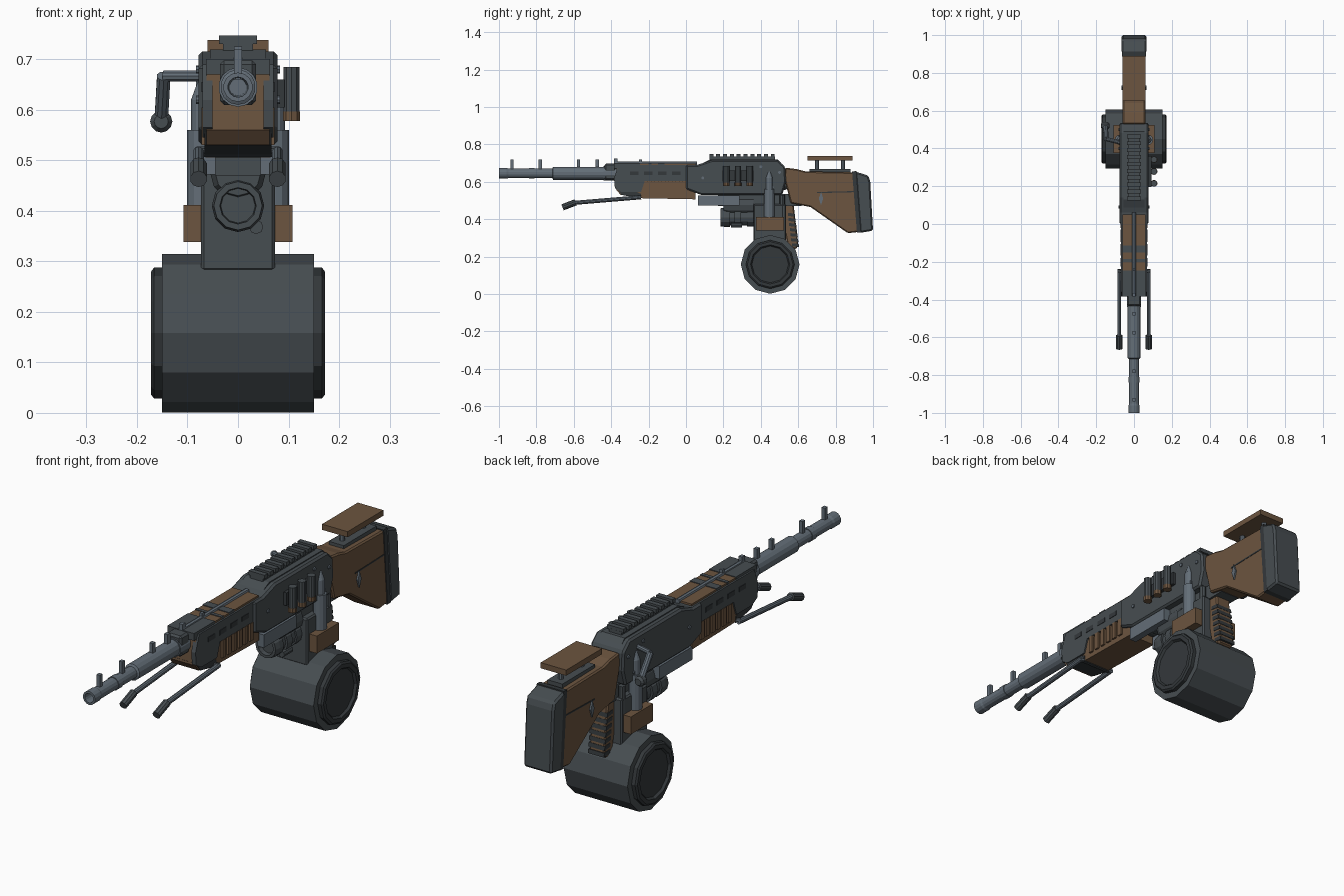
import bpy, bmesh, math
from mathutils import Vector


def mat(name, c):
    m = bpy.data.materials.new(name)
    m.diffuse_color = (*c, 1)
    return m


DARK = mat("dark_gunmetal", (0.062, 0.074, 0.082))
BLACK = mat("black_metal", (0.034, 0.040, 0.044))
STEEL = mat("blue_steel", (0.125, 0.155, 0.185))
WOOD = mat("brown_wood", (0.150, 0.090, 0.050))


def finish(name, bm, m, bevel=0.0):
    bmesh.ops.recalc_face_normals(bm, faces=bm.faces)
    me = bpy.data.meshes.new(name)
    bm.to_mesh(me)
    bm.free()
    me.materials.append(m)
    ob = bpy.data.objects.new(name, me)
    bpy.context.collection.objects.link(ob)
    if bevel:
        b = ob.modifiers.new("bevel", "BEVEL")
        b.width, b.segments, b.limit_method = bevel, 1, "ANGLE"
    return ob


def slab(name, pts, x0, x1, m, bevel=0.0):
    """Side profile of (y, z) points extruded from x0 to x1."""
    bm = bmesh.new()
    f = bm.faces.new([bm.verts.new((x0, y, z)) for y, z in pts])
    r = bmesh.ops.extrude_face_region(bm, geom=[f])
    vs = [v for v in r["geom"] if isinstance(v, bmesh.types.BMVert)]
    bmesh.ops.translate(bm, verts=vs, vec=(x1 - x0, 0, 0))
    return finish(name, bm, m, bevel)


def box(name, x, y, z, m, bevel=0.0):
    """Box from (min, max) pairs."""
    return slab(name, [(y[0], z[0]), (y[1], z[0]), (y[1], z[1]), (y[0], z[1])], x[0], x[1], m, bevel)


def lathe(name, origin, direction, profile, m, n=12):
    """Revolve (distance, radius) points about an axis."""
    d = Vector(direction).normalized()
    u = d.cross(Vector((1, 0, 0)) if abs(d.x) < 0.7 else Vector((0, 0, 1))).normalized()
    w = d.cross(u)
    bm = bmesh.new()
    rings = []
    for t, r in profile:
        rings.append([bm.verts.new(Vector(origin) + d * t + (u * math.cos(a) + w * math.sin(a)) * r)
                      for a in (2 * math.pi * i / n for i in range(n))])
    for a, b in zip(rings, rings[1:]):
        for i in range(n):
            j = (i + 1) % n
            bm.faces.new((a[i], a[j], b[j], b[i]))
    bm.faces.new(rings[0])
    bm.faces.new(rings[-1])
    ob = finish(name, bm, m)
    for p in ob.data.polygons:
        p.use_smooth = False
    return ob


def rod(name, a, b, r, m, n=10):
    d = Vector(b) - Vector(a)
    return lathe(name, a, d, [(0, r), (d.length, r)], m, n)


def shift(pts, dy, dz=0):
    return [(y + dy, z + dz) for y, z in pts]


# barrel with stepped rings and a hollow muzzle
lathe("barrel", (0, -0.97, 0.645), (0, 1, 0),
      [(0.10, 0.017), (-0.03, 0.020), (-0.03, 0.029), (0.01, 0.029), (0.02, 0.026), (0.13, 0.026),
       (0.13, 0.029), (0.16, 0.029), (0.16, 0.026), (0.255, 0.026), (0.26, 0.035), (0.53, 0.035),
       (0.53, 0.039), (0.65, 0.039)], STEEL, 14)
for y in (-0.93, -0.78, -0.575, -0.475):
    box("barrel_peg", (-0.008, 0.008), (y - 0.009, y + 0.009), (0.66, 0.72), STEEL)
box("front_sight_block", (-0.036, 0.036), (-0.435, -0.375), (0.61, 0.698), DARK, 0.008)
box("front_sight_post", (-0.008, 0.008), (-0.385, -0.365), (0.69, 0.725), STEEL)

# handguard: wooden core, metal side shrouds, ribbed lower part
slab("handguard_core", [(-0.375, 0.56), (-0.35, 0.53), (0.05, 0.525), (0.05, 0.698), (-0.37, 0.698)],
     -0.062, 0.062, WOOD)
slab("handguard_underside", [(-0.375, 0.57), (-0.345, 0.53), (-0.24, 0.508), (-0.24, 0.535), (-0.33, 0.575)],
     -0.066, 0.066, BLACK)
slab("handguard_lower", [(-0.25, 0.512), (0.05, 0.506), (0.05, 0.60), (-0.25, 0.60)], -0.064, 0.064, WOOD)
for s in (-1, 1):
    slab("handguard_shroud", [(-0.385, 0.62), (-0.38, 0.565), (-0.345, 0.545), (-0.24, 0.545), (-0.22, 0.605),
                              (0.03, 0.605), (0.03, 0.69), (-0.36, 0.69)], s * 0.05, s * 0.07, DARK)
    for i in range(4):
        y = -0.30 + i * 0.075
        box("shroud_slot", (s * 0.068, s * 0.072), (y, y + 0.045), (0.635, 0.655), BLACK)
    for i in range(6):
        y = -0.205 + i * 0.037
        box("grip_rib", (s * 0.06, s * 0.072), (y, y + 0.021), (0.53, 0.605), WOOD)
for y0, y1 in ((-0.385, -0.245), (-0.15, -0.115), (-0.20, -0.185)):
    box("handguard_band", (-0.063, 0.063), (y0, y1), (0.67, 0.701), DARK)
rod("gas_tube", (0, -0.38, 0.697), (0, 0.06, 0.697), 0.011, STEEL, 8)
box("tube_peg", (-0.006, 0.006), (-0.25, -0.235), (0.70, 0.72), STEEL)

# receiver
slab("receiver", [(0.0, 0.56), (0.08, 0.53), (0.515, 0.53), (0.535, 0.60), (0.53, 0.68), (0.49, 0.716),
                  (0.14, 0.716), (0.06, 0.69), (0.0, 0.69)], -0.078, 0.078, DARK, 0.008)
slab("receiver_cover", [(0.07, 0.69), (0.13, 0.72), (0.49, 0.72), (0.51, 0.70)], -0.055, 0.055, DARK)
for s in (-1, 1):
    box("side_rail", (s * 0.045, s * 0.076), (0.065, 0.285), (0.472, 0.527), STEEL)
    for y, z in ((0.09, 0.62), (0.46, 0.57), (0.50, 0.65), (0.40, 0.68)):
        rod("receiver_pin", (s * 0.07, y, z), (s * 0.083, y, z), 0.008, STEEL, 8)
slab("lower_receiver", [(0.17, 0.47), (0.62, 0.47), (0.57, 0.535), (0.17, 0.535)], -0.045, 0.045, DARK)

# toothed top rail
box("top_rail", (-0.030, 0.030), (0.125, 0.475), (0.715, 0.734), DARK)
for i in range(10):
    y = 0.125 + i * 0.0365
    box("rail_tooth", (-0.038, 0.038), (y, y + 0.021), (0.73, 0.747), DARK)

# spare rounds on the right side
box("round_holder", (0.075, 0.092), (0.195, 0.36), (0.605, 0.66), BLACK)
for y in (0.215, 0.278, 0.341):
    rod("spare_round", (0.106, y, 0.596), (0.106, y, 0.685), 0.017, DARK)
    rod("round_base", (0.106, y, 0.578), (0.106, y, 0.597), 0.018, WOOD)

# bent charging handle on the left side
H = [(-0.07, 0.43, 0.667), (-0.147, 0.45, 0.667), (-0.152, 0.52, 0.58)]
rod("handle_arm", H[0], H[1], 0.011, STEEL)
rod("handle_grip", H[1], H[2], 0.014, STEEL)
lathe("handle_knob", (-0.152, 0.50, 0.577), (0, 1, 0), [(0, 0.014), (0.01, 0.022), (0.03, 0.022), (0.04, 0.014)], DARK)

# bipod legs folded forward
for s in (-1, 1):
    x = s * 0.078
    rod("bipod_leg", (x, -0.24, 0.517), (x, -0.60, 0.487), 0.011, STEEL)
    rod("bipod_foot", (x, -0.59, 0.490), (x, -0.66, 0.463), 0.017, DARK)
rod("bipod_axle", (-0.082, -0.25, 0.517), (0.082, -0.25, 0.517), 0.011, DARK)

# drum magazine with dished end caps
lathe("drum", (-0.15, 0.45, 0.158), (1, 0, 0), [(0, 0.157), (0.30, 0.157)], DARK, 12)
for s in (-1, 1):
    lathe("drum_cap", (s * 0.148, 0.45, 0.158), (s, 0, 0),
          [(0, 0.130), (0.018, 0.130), (0.024, 0.122), (0.024, 0.105), (0.014, 0.098)], BLACK, 12)
box("magazine_neck", (-0.073, 0.073), (0.36, 0.535), (0.28, 0.48), DARK, 0.006)

# wooden clamp blocks with upright gas cylinders
for s in (-1, 1):
    box("clamp_block", (s * 0.06, s * 0.108), (0.375, 0.525), (0.338, 0.412), WOOD)
    lathe("upright_cylinder", (s * 0.074, 0.445, 0.41), (0, 0, 1),
          [(0, 0.027), (0.15, 0.027), (0.15, 0.019), (0.21, 0.019), (0.245, 0.006)], STEEL)
    rod("small_upright", (s * 0.06, 0.515, 0.36), (s * 0.06, 0.515, 0.53), 0.014, DARK, 8)

# ringed tube under the receiver
lathe("under_tube", (0, 0.185, 0.41), (0, 1, 0),
      [(0.02, 0.034), (0, 0.036), (0, 0.048), (0.025, 0.052), (0.05, 0.052), (0.05, 0.043), (0.075, 0.043),
       (0.075, 0.052), (0.11, 0.052), (0.11, 0.043), (0.14, 0.043), (0.14, 0.050), (0.19, 0.050)], DARK)
lathe("under_mount", (0, 0.20, 0.475), (0, 1, 0), [(0, 0.045), (0.02, 0.055), (0.16, 0.055)], DARK)
rod("tube_knob", (0.036, 0.24, 0.368), (0.036, 0.30, 0.368), 0.014, DARK, 8)

# pistol grip with ridged back
slab("pistol_grip", [(0.50, 0.48), (0.575, 0.48), (0.582, 0.42), (0.60, 0.27), (0.59, 0.24), (0.545, 0.245)],
     -0.036, 0.036, WOOD, 0.006)
for i in range(7):
    z = 0.255 + i * 0.027
    y = 0.596 - i * 0.0035
    slab("grip_ridge", [(y - 0.03, z), (y + 0.009, z - 0.004), (y + 0.006, z + 0.013), (y - 0.03, z + 0.016)],
         -0.038, 0.038, BLACK)

# stock
slab("stock", [(0.525, 0.62), (0.53, 0.675), (0.59, 0.668), (0.64, 0.655), (0.915, 0.65), (0.935, 0.333),
               (0.865, 0.325), (0.665, 0.465), (0.56, 0.485)], -0.06, 0.06, WOOD, 0.006)
slab("butt_pad", [(0.905, 0.655), (0.975, 0.632), (0.985, 0.60), (1.0, 0.338), (0.93, 0.327)],
     -0.066, 0.066, DARK, 0.008)
slab("butt_band", [(0.888, 0.655), (0.912, 0.657), (0.938, 0.33), (0.914, 0.328)], -0.063, 0.063, BLACK)
for s in (-1, 1):
    slab("stock_stud", [(0.722, 0.475), (0.734, 0.51), (0.722, 0.545), (0.710, 0.51)], s * 0.055, s * 0.067, STEEL)
    slab("stock_groove", [(0.70, 0.545), (0.895, 0.55), (0.895, 0.544), (0.70, 0.539)], s * 0.058, s * 0.0615, BLACK)

# raised cheek rest
box("cheek_base", (-0.035, 0.035), (0.66, 0.88), (0.648, 0.668), DARK)
for y in (0.70, 0.84):
    rod("cheek_post", (0, y, 0.65), (0, y, 0.72), 0.011, STEEL, 8)
box("cheek_rest", (-0.06, 0.06), (0.65, 0.89), (0.714, 0.738), WOOD)
